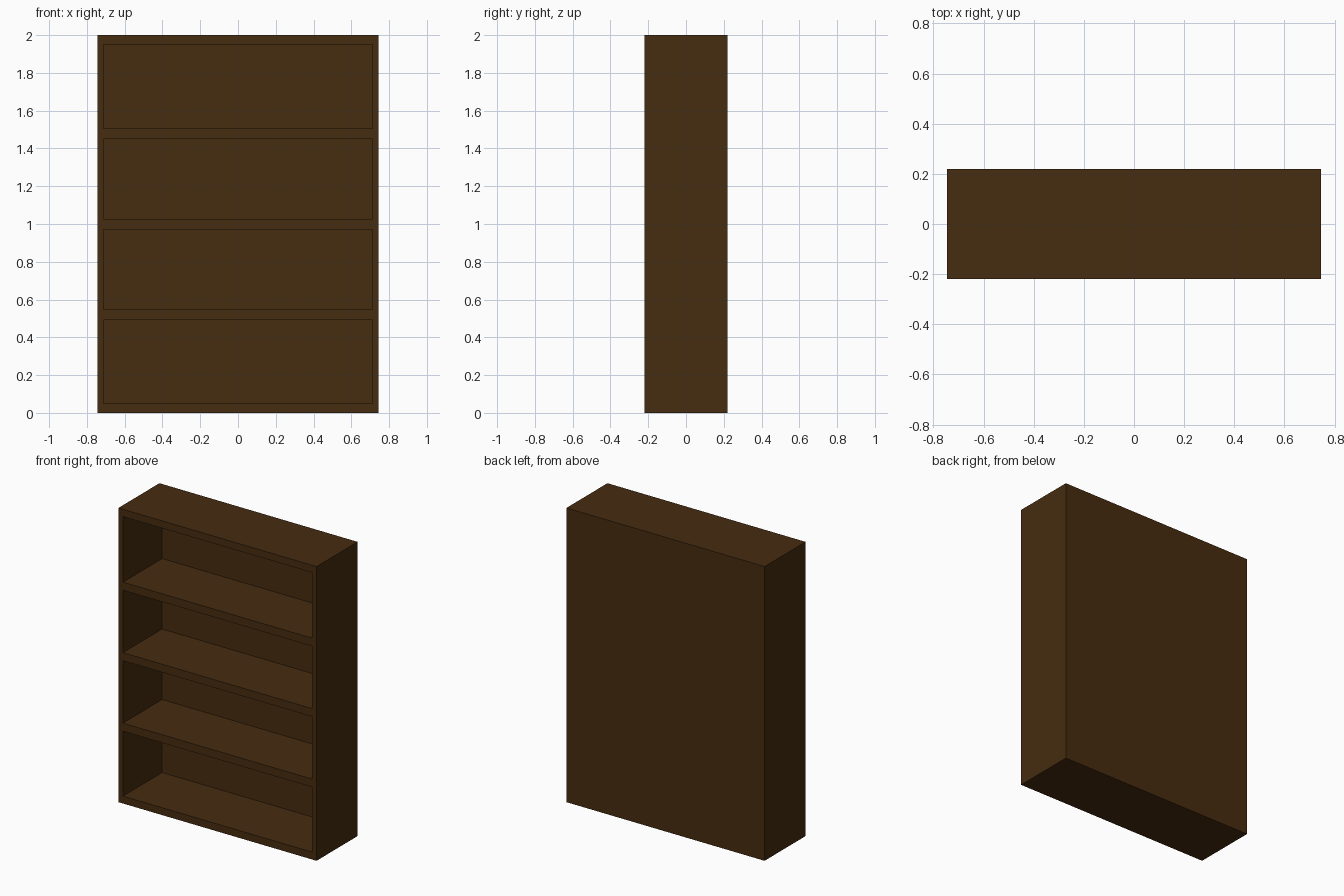
import bpy, bmesh
from mathutils import Vector

if "Cube" in bpy.data.objects:
    bpy.data.objects.remove(bpy.data.objects["Cube"])

W, D, H = 1.49, 0.44, 2.0        # outer size
SIDE, RAIL, BACK = 0.034, 0.05, 0.02   # side, top/bottom and back thickness

wood = bpy.data.materials.new("dark_brown_wood")
wood.diffuse_color = (0.061, 0.025, 0.005, 1)
wood.use_nodes = True
wood.node_tree.nodes["Principled BSDF"].inputs["Base Color"].default_value = wood.diffuse_color


def finish(name, bm):
    bmesh.ops.recalc_face_normals(bm, faces=bm.faces[:])
    mesh = bpy.data.meshes.new(name)
    bm.to_mesh(mesh)
    bm.free()
    mesh.materials.append(wood)
    obj = bpy.data.objects.new(name, mesh)
    bpy.context.collection.objects.link(obj)
    return obj


def box(size, centre):
    bm = bmesh.new()
    bmesh.ops.create_cube(bm, size=1)
    bmesh.ops.scale(bm, vec=Vector(size), verts=bm.verts[:])
    bmesh.ops.translate(bm, vec=Vector(centre), verts=bm.verts[:])
    return bm


# Case: a box whose front is inset to a rim and pushed in to the back panel
bm = box((W, D, H), (0, 0, H / 2))
front = min(bm.faces, key=lambda f: f.calc_center_median().y)
bmesh.ops.inset_individual(bm, faces=[front], thickness=0.03)
for v in front.verts:
    v.co.x = (W / 2 - SIDE) * (1 if v.co.x > 0 else -1)
    v.co.z = H - RAIL if v.co.z > H / 2 else RAIL
opening = bmesh.ops.extrude_discrete_faces(bm, faces=[front])["faces"][0]
bmesh.ops.translate(bm, vec=Vector((0, D - BACK, 0)), verts=opening.verts[:])
finish("bookcase_case", bm)

# Shelves, flush with the front rim
for name, z in (("lower", 0.519), ("middle", 0.998), ("upper", 1.477)):
    finish(name + "_shelf",
           box((W - 2 * SIDE, D - BACK, 0.055), (0, -BACK / 2, z)))
